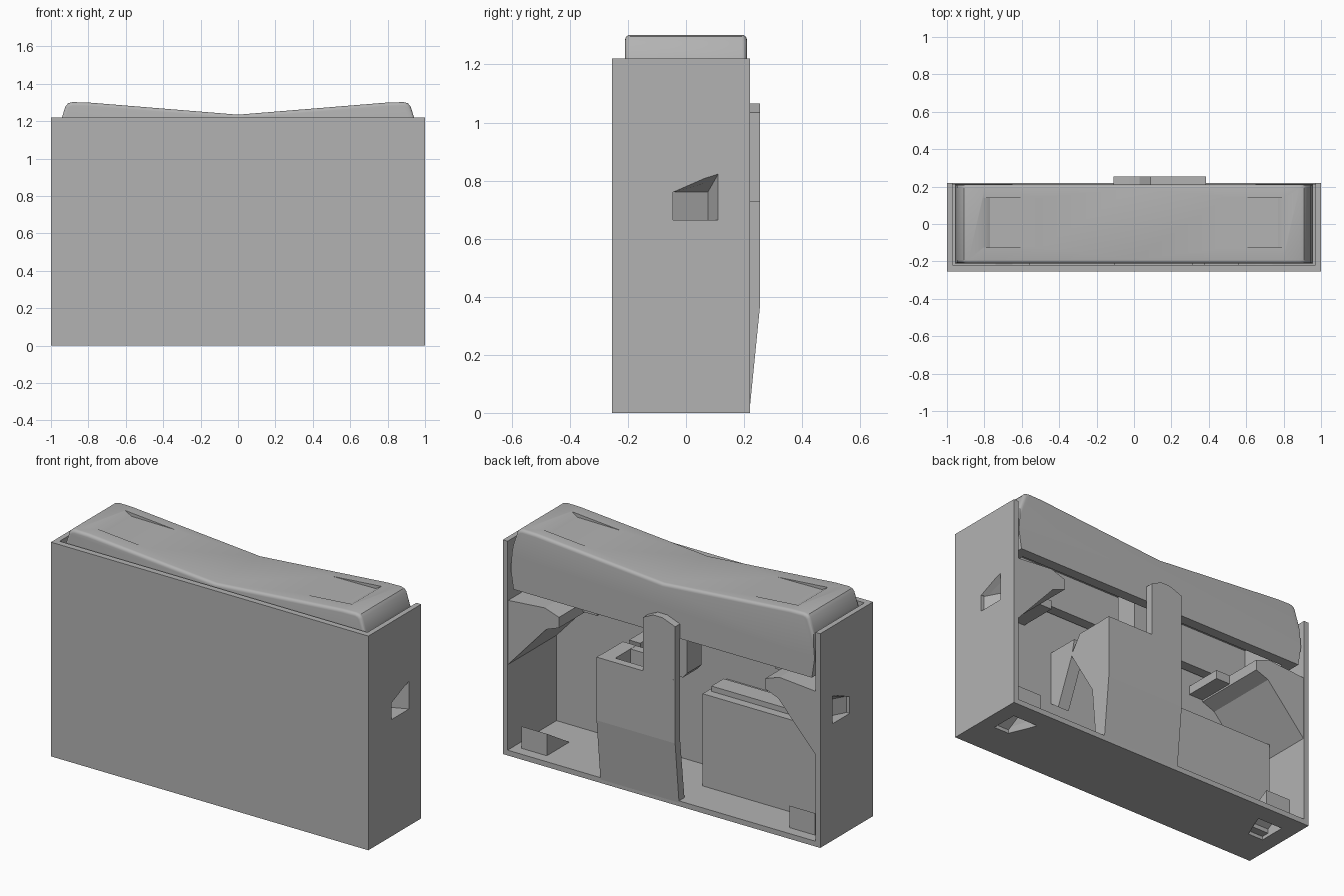
import bpy, bmesh, math
from mathutils import Vector

if "Cube" in bpy.data.objects:
    bpy.data.objects.remove(bpy.data.objects["Cube"])

grey = bpy.data.materials.new("plain grey")
grey.diffuse_color = (0.45, 0.45, 0.45, 1)
grey.use_nodes = True
grey.node_tree.nodes["Principled BSDF"].inputs["Base Color"].default_value = grey.diffuse_color


def finish(name, bm):
    bmesh.ops.recalc_face_normals(bm, faces=bm.faces[:])
    me = bpy.data.meshes.new(name)
    bm.to_mesh(me)
    bm.free()
    me.materials.append(grey)
    ob = bpy.data.objects.new(name, me)
    bpy.context.collection.objects.link(ob)
    return ob


def loft(name, low, high, edge_test=None, width=0.02):
    """Closed solid between two matching 3D outlines, optionally bevelled."""
    bm = bmesh.new()
    a = [bm.verts.new(p) for p in low]
    b = [bm.verts.new(p) for p in high]
    bm.faces.new(a)
    bm.faces.new(b)
    for i in range(len(a)):
        j = (i + 1) % len(a)
        bm.faces.new((a[i], a[j], b[j], b[i]))
    bmesh.ops.recalc_face_normals(bm, faces=bm.faces[:])
    if edge_test:
        edges = [e for e in bm.edges if edge_test(e)]
        bmesh.ops.bevel(bm, geom=edges, offset=width, segments=4, profile=0.5, affect='EDGES')
    return finish(name, bm)


def prism(name, pts, axis, a, b, **kw):
    """Extrude a 2D outline along x or y from a to b."""
    put = (lambda p, t: (t, p[0], p[1])) if axis == 'x' else (lambda p, t: (p[0], t, p[1]))
    return loft(name, [put(p, a) for p in pts], [put(p, b) for p in pts], **kw)


def box(name, x0, x1, y0, y1, z0, z1):
    return prism(name, [(x0, z0), (x1, z0), (x1, z1), (x0, z1)], 'y', y0, y1)


def rod(p, q, r):
    p, q = Vector(p), Vector(q)
    bm = bmesh.new()
    bmesh.ops.create_cone(bm, cap_ends=True, segments=24, radius1=r, radius2=r, depth=(q - p).length)
    m = (q - p).to_track_quat('Z', 'Y').to_matrix().to_4x4()
    m.translation = (p + q) / 2
    bm.transform(m)
    return finish("cutter", bm)


def cut(ob, cutters):
    bpy.context.view_layer.objects.active = ob
    for c in cutters:
        mod = ob.modifiers.new("cut", 'BOOLEAN')
        mod.operation = 'DIFFERENCE'
        mod.solver = 'EXACT'
        mod.object = c
        bpy.ops.object.modifier_apply(modifier=mod.name)


def remove(cutters):
    for c in cutters:
        bpy.data.objects.remove(c, do_unlink=True)


def pocket(place):
    """Tapered screw pocket; place maps (depth, y, width position) to 3D."""
    outer = [(-0.045, .665), (.115, .665), (.115, .83), (-.045, .76)]
    inner = [(.02, -.045, .665), (.085, .075, .665), (.085, .075, .76), (.02, -.045, .76)]
    return loft("cutter", [place(-.01, y, w) for y, w in outer], [place(*p) for p in inner])


# Housing, open at the top and back
housing = box("housing", -1, 1, -.255, .22, 0, 1.22)
hollow = box("cutter", -.97, .97, -.22, .5, .03, 1.5)
cut(housing, [hollow])
remove([hollow])

for s in (-1, 1):
    # Corner mounting block with slanted underside
    block = prism("corner_block", [(s * x, z) for x, z in (
        (.985, .5), (.985, .88), (.74, .9), (.65, .87), (.65, .81), (.73, .78))], 'y', -.225, .215)
    side = [pocket(lambda d, y, w: (s * (1 - d), y, w)),
            rod((s * .95, .07, .715), (s * .87, .26, .715), .028)]
    cut(housing, side)
    cut(block, side)
    remove(side)
    box("guide_step", s * .56, s * .66, -.225, 0, .82, .87)

    # Floor screw wedge
    wedge = prism("floor_wedge", [(.16, .02), (.16, .155), (-.06, .02)], 'x', s * .765, s * .925)
    base = [pocket(lambda d, y, w: (s * (1.575 - w), y, d)),
            rod((s * .86, .06, .05), (s * .835, .22, .1), .028)]
    cut(housing, base)
    cut(wedge, base)
    remove(base)

# Rocker: dished top, hollow underside, sloped finger recesses
half = [(.8, 1.3), (.885, 1.302), (.908, 1.296), (.922, 1.28), (.945, 1.21), (.957, 1.06), (.94, .95)]
outline = [(0, 1.235)] + half + [(-x, z) for x, z in reversed(half)]


def top_rim(e):
    a, b = (v.co for v in e.verts)
    return abs(a.y - b.y) < 1e-4 and min(a.z, b.z) > 1.2


rocker = prism("rocker", outline, 'y', -.21, .21, edge_test=top_rim, width=.018)
cutters = [box("cutter", -.88, .88, -.15, .15, .9, 1.17)]
for s in (-1, 1):
    pts = [(.49, 1.275), (.77, 1.278), (.81, 1.302), (.81, 1.36), (.49, 1.36)]
    cutters.append(prism("cutter", [(s * x, z) for x, z in pts], 'y', -.125, .14))
cut(rocker, cutters)
remove(cutters)
bpy.ops.object.select_all(action='DESELECT')
rocker.select_set(True)
bpy.context.view_layer.objects.active = rocker
bpy.ops.object.shade_smooth_by_angle(angle=math.radians(30))

# Pivot lug hanging under the rocker
lug = prism("pivot_lug", [(-.05, 1.19), (-.05, .68), (-.025, .65), (.025, .65), (.05, .68), (.05, 1.19)],
            'y', -.07, .063)
hole = rod((0, -.2, .82), (0, .2, .82), .027)
cut(lug, [hole])
remove([hole])

# Back lever: bent plate, upright tab, inward flange and support gusset
plate = prism("lever_plate", [(.22, .02), (.255, .37), (.255, .73), (.21, .73), (.21, .37), (.17, .02)],
              'x', -.11, .385)
tab = prism("lever_tab", [(.092, .7), (.092, 1.035), (.03, 1.065), (-.03, 1.065), (-.11, 1.035), (-.11, .7)],
            'y', .212, .2549)
holes = [rod((x, .1, z), (x, .4, z), .027) for x, z in ((0, 1.01), (0, .83), (.34, .68))]
cut(plate, holes[2:])
cut(tab, holes[:2])
remove(holes)
prism("lever_flange", [(.23, .729), (.02, .729), (-.05, .63), (.12, .35), (.15, .03), (.2, .03), (.23, .37)],
      'x', .30, .384)
box("lever_web", .16, .31, .02, .07, .55, .728)
prism("wall_gusset", [(-.225, .72), (-.03, .72), (-.05, .63), (-.16, .37), (-.225, .42)], 'x', .31, .38)

# Inner compartment box with a ridge on its lid
box("compartment", -.92, -.105, -.225, 0, .02, .555)
box("compartment_ridge", -.9, -.125, -.16, -.05, .55, .585)
